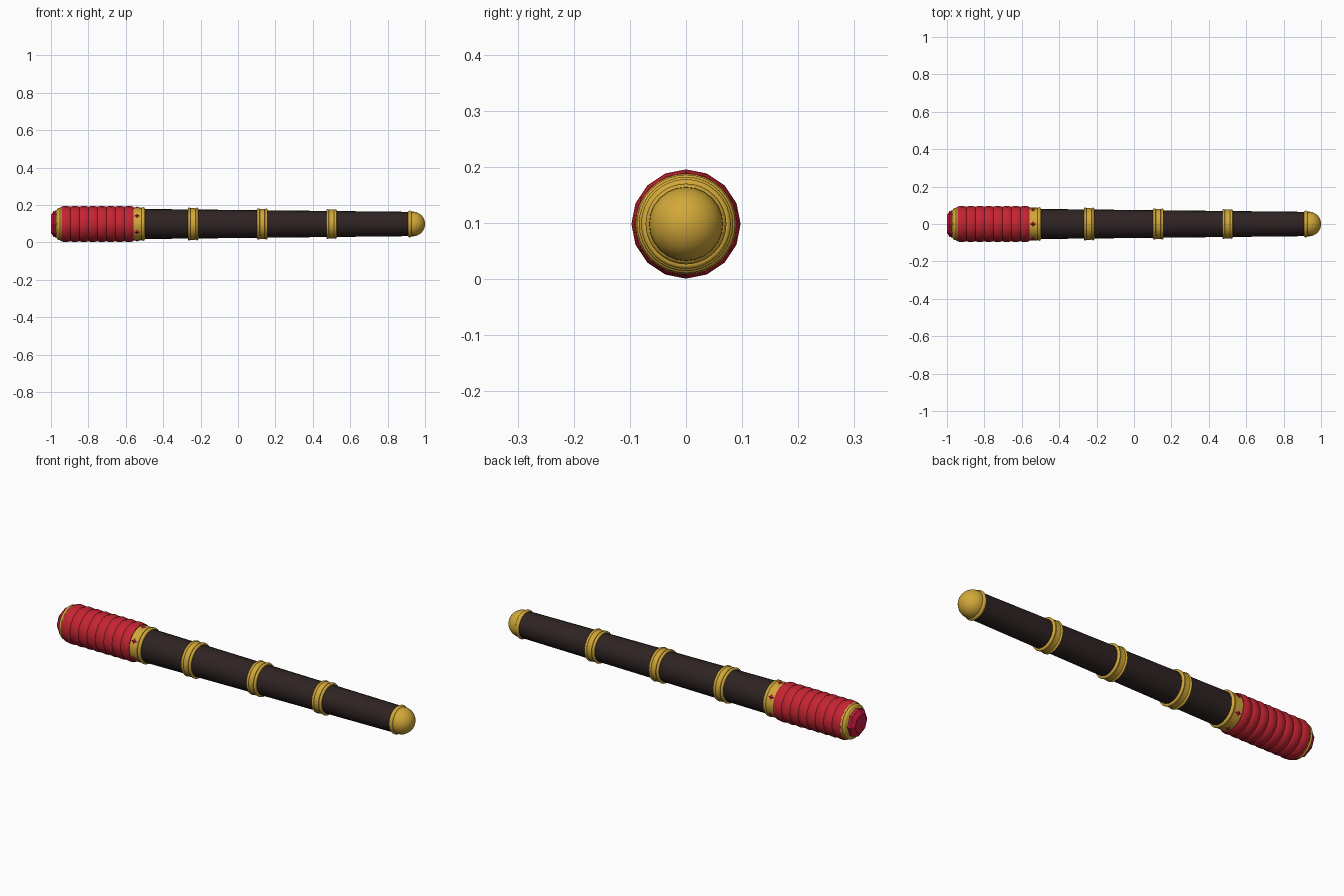
import bpy, bmesh, math
from mathutils import Matrix, Vector

if "Cube" in bpy.data.objects:
    bpy.data.objects.remove(bpy.data.objects["Cube"])

AXIS_Z = 0.098


def material(name, rgb):
    m = bpy.data.materials.new(name)
    m.diffuse_color = (*rgb, 1)
    m.use_nodes = True
    m.node_tree.nodes["Principled BSDF"].inputs["Base Color"].default_value = m.diffuse_color
    return m


GOLD = material("gold", (0.64, 0.39, 0.04))
RED = material("red wrap", (0.56, 0.018, 0.032))
GEM = material("ruby", (0.55, 0.01, 0.05))
WOOD = material("dark wood", (0.028, 0.017, 0.017))


def finish(name, bm, mat, angle):
    bmesh.ops.recalc_face_normals(bm, faces=bm.faces)
    me = bpy.data.meshes.new(name)
    bm.to_mesh(me)
    bm.free()
    me.materials.append(mat)
    ob = bpy.data.objects.new(name, me)
    bpy.context.collection.objects.link(ob)
    if angle:
        bpy.ops.object.select_all(action='DESELECT')
        ob.select_set(True)
        bpy.context.view_layer.objects.active = ob
        bpy.ops.object.shade_smooth_by_angle(angle=math.radians(angle))
    return ob


def lathe(name, profile, sides, mat, angle=35):
    """Spin (x, radius) points around the long axis and cap both ends."""
    bm = bmesh.new()
    rings = []
    for x, r in profile:
        rings.append([bm.verts.new((x, r * math.sin(a), AXIS_Z + r * math.cos(a)))
                      for a in (2 * math.pi * i / sides for i in range(sides))])
    for a, b in zip(rings, rings[1:]):
        for i in range(sides):
            j = (i + 1) % sides
            bm.faces.new((a[i], a[j], b[j], b[i]))
    bm.faces.new(rings[0])
    bm.faces.new(rings[-1])
    return finish(name, bm, mat, angle)


def bead(x, r, size):
    """Rounded rim profile centred on x with outer radius r."""
    return [(x + size * math.cos(a), r - size + size * math.sin(a))
            for a in (math.pi * (1 - i / 6) for i in range(7))]


# Tapered shaft
lathe("shaft", [(-0.55, 0.081), (0.92, 0.065)], 24, WOOD)

# Wrapped grip with soft ridges
COILS, X0, X1 = 8, -0.945, -0.56
step = (X1 - X0) / COILS
grip = []
for i in range(COILS):
    grip += [(X0 + step * (i + t), r) for t, r in
             ((0, 0.0915), (0.2, 0.0955), (0.5, 0.0973), (0.8, 0.0955))]
lathe("grip", grip + [(X1, 0.0915)], 16, RED, 40)

# Pommel collar and faceted end jewel
lathe("pommel_collar", [(-0.972, 0.070)] + bead(-0.957, 0.087, 0.010)
      + bead(-0.943, 0.091, 0.009) + [(-0.932, 0.080)], 32, GOLD)
lathe("pommel_jewel", [(-1.0, 0.048), (-0.985, 0.070), (-0.955, 0.074)], 8, GEM, 0)

# Jewelled collar between grip and shaft
lathe("guard_collar", [(-0.570, 0.080), (-0.570, 0.087), (-0.516, 0.087)]
      + bead(-0.507, 0.090, 0.009) + [(-0.498, 0.078)], 32, GOLD)
for k in range(6):
    bm = bmesh.new()
    bmesh.ops.create_cone(bm, segments=4, radius1=1, radius2=0, depth=1, cap_ends=True)
    bmesh.ops.transform(bm, verts=bm.verts, matrix=(
        Matrix.Translation((-0.540, 0, AXIS_Z))
        @ Matrix.Rotation(k * math.pi / 3, 4, 'X')
        @ Matrix.Translation((0, 0, 0.0875))
        @ Matrix.Diagonal(Vector((0.026, 0.021, 0.012, 1)))))
    finish(f"collar_jewel_{k + 1}", bm, GEM, 0)

# Three shaft bands, each a flat ring between two beads
for n, (x, r) in enumerate(((-0.24, 0.088), (0.13, 0.084), (0.50, 0.080))):
    lathe(f"shaft_band_{n + 1}", [(x - 0.028, r - 0.014)] + bead(x - 0.021, r, 0.007)
          + [(x - 0.013, r - 0.003), (x + 0.013, r - 0.003)]
          + bead(x + 0.021, r, 0.007) + [(x + 0.028, r - 0.014)], 32, GOLD)

# Tip collar and domed finial
lathe("tip_collar", [(0.905, 0.058)] + bead(0.919, 0.072, 0.011)
      + [(0.936, 0.060)], 32, GOLD)
dome = [(0.934 + 0.066 * math.sin(a), 0.066 * math.cos(a))
        for a in (math.pi / 2 * i / 10 for i in range(10))]
lathe("tip_dome", [(0.92, 0.064)] + dome + [(1.0, 0.001)], 24, GOLD)
